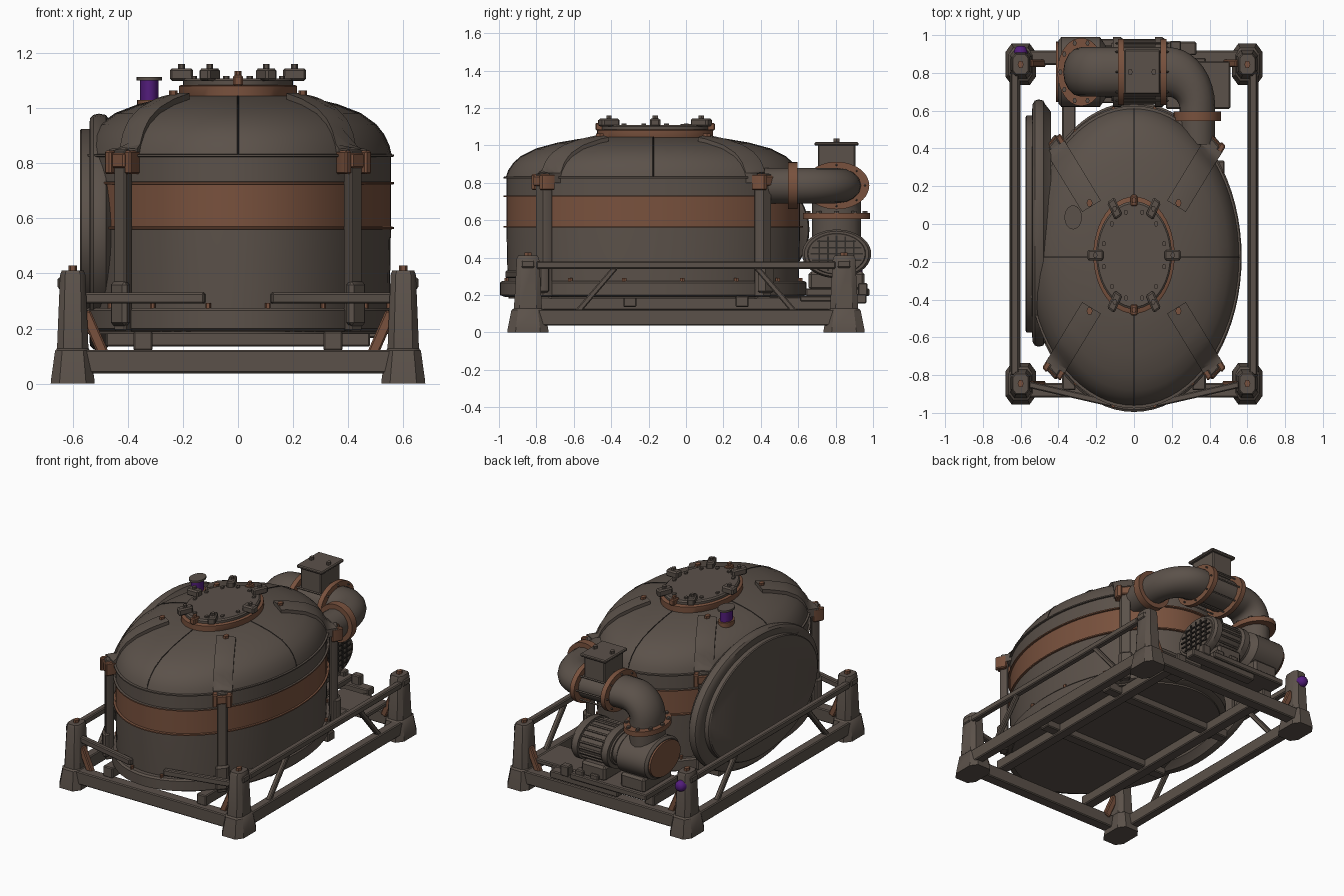
import bpy, bmesh
from math import sin, cos, pi, radians, atan2, hypot
from mathutils import Vector, Matrix

if "Cube" in bpy.data.objects:
    bpy.data.objects.remove(bpy.data.objects["Cube"])

def material(name, rgb):
    m = bpy.data.materials.new(name)
    m.use_nodes = True
    m.diffuse_color = (*rgb, 1)
    m.node_tree.nodes["Principled BSDF"].inputs["Base Color"].default_value = (*rgb, 1)
    return m

STEEL = material("weathered steel", (0.105, 0.083, 0.068))
RUST = material("rust brown", (0.19, 0.083, 0.047))
DARK = material("dark seam", (0.03, 0.025, 0.022))
PURPLE = material("purple glass", (0.085, 0.012, 0.2))
CY, A, B = -0.175, 0.555, 0.785      # tank centre and half widths
STRETCH = 1.38                       # round parts are stretched along y
parts = []

def finish(name, bm, *mats):
    bmesh.ops.recalc_face_normals(bm, faces=bm.faces)
    me = bpy.data.meshes.new(name)
    bm.to_mesh(me)
    bm.free()
    for m in mats:
        me.materials.append(m)
    ob = bpy.data.objects.new(name, me)
    bpy.context.collection.objects.link(ob)
    parts.append(ob)
    return ob

def loft(name, rings, *mats):
    bm = bmesh.new()
    loops = [[bm.verts.new(p) for p in r] for r in rings]
    n = len(loops[0])
    for a, b in zip(loops, loops[1:]):
        for i in range(n):
            bm.faces.new((a[i], a[(i + 1) % n], b[(i + 1) % n], b[i]))
    bm.faces.new(loops[0])
    bm.faces.new(loops[-1])
    return finish(name, bm, *mats)

def box(name, loc, size, mat=STEEL, turn=0, bevel=0.006, stretch=1):
    bm = bmesh.new()
    bmesh.ops.create_cube(bm, size=1, matrix=Matrix.Diagonal((*size, 1)))
    if bevel:
        bmesh.ops.bevel(bm, geom=bm.edges[:], offset=bevel, segments=1, affect='EDGES')
    bm.transform(Matrix.Diagonal((1, stretch, 1, 1)) @ Matrix.Rotation(turn, 4, 'Z'))
    ob = finish(name, bm, mat)
    ob.location = loc
    return ob

def beam(name, a, b, w, h, mat=STEEL):
    a, b = Vector(a), Vector(b)
    ob = box(name, (0, 0, 0), (w, h, (b - a).length), mat)
    ob.matrix_world = Matrix.Translation((a + b) / 2) @ (b - a).to_track_quat('Z', 'Y').to_matrix().to_4x4()
    return ob

def disc(name, loc, rad, axis, profile, mat=STEEL, n=40):
    """Stack of ellipses along an axis; profile holds (scale, offset)."""
    def point(s, d, t):
        u, v = rad[0] * s * cos(t), rad[1] * s * sin(t)
        p = {'X': (d, u, v), 'Y': (u, d, v), 'Z': (u, v, d)}[axis]
        return Vector(loc) + Vector(p)
    return loft(name, [[point(s, d, 2 * pi * i / n) for i in range(n)] for s, d in profile], mat)

def tube(name, pts, r, mat=STEEL, stretch=1):
    cu = bpy.data.curves.new(name, 'CURVE')
    cu.dimensions, cu.bevel_depth, cu.bevel_resolution, cu.use_fill_caps = '3D', r, 6, True
    sp = cu.splines.new('POLY')
    sp.points.add(len(pts) - 1)
    for q, p in zip(sp.points, pts):
        q.co = (p[0], p[1] / stretch, p[2], 1)
    tmp = bpy.data.objects.new(name, cu)
    bpy.context.collection.objects.link(tmp)
    bpy.context.view_layer.update()
    me = bpy.data.meshes.new_from_object(tmp.evaluated_get(bpy.context.evaluated_depsgraph_get()))
    bpy.data.objects.remove(tmp)
    me.transform(Matrix.Diagonal((1, stretch, 1, 1)))
    me.materials.clear()
    me.materials.append(mat)
    ob = bpy.data.objects.new(name, me)
    bpy.context.collection.objects.link(ob)
    parts.append(ob)

def bolt(loc, r=0.012, mat=RUST):
    disc("bolt", loc, (r, r * STRETCH), 'Z', [(1, 0), (1, 0.02)], mat, 6)

# Tank shell with raised seams, rust band and dome
DOME = [(1, 0.83), (0.985, 0.865), (0.95, 0.905), (0.9, 0.94), (0.8, 0.98), (0.65, 1.012), (0.5, 1.032), (0.36, 1.046)]
def dome_z(p):
    s = min(1, hypot(p.x / A, (p.y - CY) / B))
    for (s0, z0), (s1, z1) in zip(DOME, DOME[1:]):
        if s >= s1:
            return z0 + (z1 - z0) * (s - s0) / (s1 - s0)
    return DOME[-1][1]

wall = [(0.985, 0.18), (0.992, 0.27)]
for z in (0.565, 0.728, 0.828):
    wall += [(1, z - 0.005), (1.02, z - 0.004), (1.02, z + 0.004), (1, z + 0.005)]
N = 72
tank = loft("tank", [[(A * s * cos(2 * pi * i / N), CY + B * s * sin(2 * pi * i / N), z) for i in range(N)]
                     for s, z in wall + DOME[1:]], STEEL, RUST)
for f in tank.data.polygons:
    f.material_index = int(0.56 < f.center.z < 0.73 and len(f.vertices) == 4)
disc("base_flange", (0, CY, 0), (0.57, 0.82), 'Z', [(0.97, 0.19), (1, 0.2), (1, 0.265), (0.985, 0.275)], STEEL, N)
for i in range(16):
    t = 2 * pi * (i + 0.5) / 16
    bolt((0.557 * cos(t), CY + 0.8 * sin(t), 0.272), 0.01)
for i in range(4):
    t = i * pi / 2
    tube("dome_seam", [(A * s * cos(t), CY + B * s * sin(t), z) for s, z in DOME], 0.003, DARK)

# Top hatch with clamps
HY = CY + 0.01
disc("hatch_ring", (0, HY, 0), (0.215, 0.31), 'Z', [(0.96, 1.02), (1, 1.035), (1, 1.08), (0.96, 1.085)], RUST, 48)
disc("hatch_lid", (0, HY, 0), (0.2, 0.285), 'Z', [(1, 1.08), (1, 1.1), (0.96, 1.108)], STEEL, 48)
for i in range(6):
    t = i * pi / 3
    p = (0.205 * cos(t), HY + 0.285 * sin(t))
    box("hatch_clamp", (*p, 1.122), (0.085, 0.045, 0.045), STEEL, t, 0.008, 1.25)
    bolt((*p, 1.14), 0.012, STEEL)
for sy in (-1, 1):
    box("hatch_lug", (0, HY + sy * 0.29, 1.1), (0.035, 0.06, 0.04), RUST)
    bolt((0, HY + sy * 0.29, 1.115))
for i in range(12):
    t = (i + 0.5) * pi / 6
    bolt((0.165 * cos(t), HY + 0.235 * sin(t), 1.097), 0.011, STEEL)

# Four straps: leg, bracket, clamp and band over the dome
for sx in (-1, 1):
    for sy in (-1, 1):
        out = Vector((sx * 0.52, sy * 0.855, 0)).normalized()
        side = Vector((-out.y, out.x, 0))
        turn = atan2(-out.x, out.y / STRETCH)
        foot = Vector((sx * 0.417, CY + sy * 0.585, 0))
        def strap_box(name, across, along, z, size, mat=STEEL, bevel=0.006):
            spot = foot + side * across + out * along
            box(name, (spot.x, spot.y, z), size, mat, turn, bevel, STRETCH)
        strap_box("strap_leg", 0, 0, 0.52, (0.056, 0.045, 0.66))
        strap_box("leg_bracket", 0, 0.02, 0.29, (0.075, 0.04, 0.16), STEEL, 0.012)
        for k in (-1, 1):
            strap_box("clamp_jaw", k * 0.042, 0.005, 0.803, (0.03, 0.06, 0.085), RUST)
        strap_box("clamp_plate", 0, 0.015, 0.81, (0.06, 0.04, 0.055), RUST)
        rings = []
        for i in range(17):
            p = foot - out * (0.37 * i / 16)
            rings.append([p + side * k * 0.058 + Vector((0, 0, dome_z(p + side * k * 0.058) + h))
                          for k, h in ((-1, -0.03), (0, -0.03), (1, -0.03), (1, 0.022), (0, 0.027), (-1, 0.022))])
        loft("dome_strap", rings, STEEL)
        q = foot - out * 0.35
        bolt((q.x, q.y, dome_z(q) + 0.02), 0.016)

# Signal lamp on the dome
def lamp_part(name, r, z0, z1, mat):
    disc(name, (-0.322, 0.035, 0), (r, r * STRETCH), 'Z', [(1, z0), (1, z1)], mat, 24)
lamp_part("lamp_base", 0.044, 0.95, 1.03, RUST)
lamp_part("lamp_glass", 0.034, 1.03, 1.1, PURPLE)
lamp_part("lamp_cap", 0.046, 1.1, 1.113, STEEL)

# Large round cover on the right side
disc("side_cover_rim", (0, 0.005, 0.55), (0.655, 0.43), 'X',
     [(0.9, -0.44), (0.96, -0.47), (0.99, -0.48), (1, -0.505), (0.99, -0.525), (0.96, -0.537), (0.9, -0.54)], STEEL, 64)
disc("side_cover_plate", (0, 0, 0.555), (0.575, 0.37), 'X', [(1, -0.53), (1, -0.568), (0.985, -0.574)], STEEL, 64)

# Skid frame: corner posts, rails and braces
def post_ring(x, y, hx, hy, z):
    c = 0.6
    return [(x + hx * u, y + hy * v, z) for u, v in ((1, c), (c, 1), (-c, 1), (-1, c), (-1, -c), (-c, -1), (c, -1), (1, -c))]
for sx in (-1, 1):
    for sy in (-1, 1):
        x, y = sx * 0.6, sy * 0.845
        loft("corner_post", [post_ring(x, y, hx, hy, z) for hx, hy, z in
             ((0.08, 0.11, 0), (0.078, 0.108, 0.02), (0.064, 0.088, 0.12), (0.057, 0.075, 0.128), (0.046, 0.06, 0.395), (0.04, 0.052, 0.41))], STEEL)
        bolt((x, y, 0.408), 0.016, RUST)
        box("post_lug", (x + sx * 0.04, y, 0.365), (0.03, 0.07, 0.04))
        beam("side_brace", (sx * 0.63, sy * 0.58, 0.11), (sx * 0.63, sy * 0.375, 0.35), 0.03, 0.03)
        beam("corner_brace", (sx * 0.485, sy * 0.85, 0.1), (sx * 0.555, sy * 0.85, 0.26), 0.04, 0.04, RUST)
    box("lower_side_rail", (sx * 0.63, 0, 0.08), (0.06, 1.6, 0.085))
    box("upper_side_rail", (sx * 0.632, 0, 0.36), (0.04, 1.6, 0.04))
    box("inner_rail", (sx * 0.345, 0, 0.155), (0.07, 1.76, 0.07))
    beam("front_bar", (sx * 0.58, -0.845, 0.31), (sx * 0.12, -0.95, 0.31), 0.035, 0.04)
for sy in (-1, 1):
    box("end_rail", (0, sy * 0.88, 0.08), (1.12, 0.075, 0.085))
    box("cross_beam", (0, sy * 0.3, 0.165), (0.96, 0.07, 0.06))
disc("marker_light", (-0.6, 0.9, 0.33), (0.036, 0.036), 'Y',
     [(1, 0), (0.95, 0.02), (0.75, 0.035), (0.4, 0.043)], PURPLE, 20)

# Overhead pipe from the tank to the pump
PY, PZ, R = 0.805, 0.785, 0.095
path = [(0.335, 0.42, PZ)]
path += [(0.18 + 0.155 * cos(t), 0.62 + 0.185 * sin(t), PZ) for t in [radians(a) for a in range(0, 91, 10)]]
path += [(-0.16 - 0.12 * sin(t), PY, PZ - 0.12 + 0.12 * cos(t)) for t in [radians(a) for a in range(0, 91, 10)]]
path += [(-0.28, PY, 0.5)]
tube("pipe", path, R, STEEL, STRETCH)
disc("tank_flange", (0.335, 0, PZ), (0.125, 0.125), 'Y', [(1, 0.545), (1, 0.595)], RUST)
for x in (-0.07, 0.155):
    disc("pipe_flange", (x, PY, PZ), (0.175, 0.127), 'X', [(1, -0.016), (1, 0.016)], RUST)
disc("pump_flange", (-0.28, PY, 0), (0.125, 0.18), 'Z', [(1, 0.605), (1, 0.638)], RUST)
for i in range(10):
    t = 2 * pi * i / 10
    bolt((-0.28 + 0.11 * cos(t), PY + 0.16 * sin(t), 0.63), 0.011, STEEL)
for i in range(8):
    t = 2 * pi * i / 8
    p = (PY + 0.152 * cos(t), PZ + 0.11 * sin(t))
    beam("tie_rod", (-0.1, *p), (0.185, *p), 0.012, 0.012)
box("junction_box", (0.043, PY, 0.93), (0.15, 0.2, 0.15))
box("junction_lid", (0.043, PY, 1.008), (0.19, 0.235, 0.02))
for x in (-0.02, 0.105):
    bolt((x, PY, 1.016), 0.013, STEEL)

# Pump, finned motor and their base
MZ = 0.42
disc("pump_body", (0, PY, MZ), (0.185, 0.13), 'X', [(0.9, -0.4), (1, -0.385), (1, -0.18), (0.75, -0.15), (0.75, -0.1)])
disc("pump_cap", (0, PY, MZ), (0.16, 0.112), 'X', [(1, -0.412), (1, -0.39)], RUST)
disc("motor", (0, PY, MZ), (0.16, 0.112), 'X', [(0.95, -0.12), (1, -0.1), (1, 0.16), (0.95, 0.17)])
for x in (-0.09, 0.13):
    disc("motor_ring", (x, PY, MZ), (0.185, 0.13), 'X', [(1, -0.02), (1, 0.02), (0.93, 0.035)])
for k in (-2, -1, 0, 1, 2):
    h = (1 - (k / 3) ** 2) ** 0.5
    box("grill_bar", (0.172, PY, MZ + k * 0.033), (0.012, 0.28 * h, 0.008), DARK, 0, 0)
    box("grill_post", (0.172, PY + k * 0.046, MZ), (0.012, 0.009, 0.195 * h), DARK, 0, 0)
for i in range(20):
    t = 2 * pi * i / 20
    c = Vector((0, PY + 0.165 * cos(t), MZ + 0.116 * sin(t)))
    beam("motor_fin", c + Vector((-0.08, 0, 0)), c + Vector((0.12, 0, 0)), 0.015, 0.015)
box("machine_base", (-0.11, 0.81, 0.215), (0.56, 0.34, 0.04))
box("rear_shelf", (0.34, 0.735, 0.18), (0.34, 0.25, 0.03))
for x in (-0.27, 0.02):
    box("machine_foot", (x, PY, 0.275), (0.18, 0.3, 0.1), STEEL, 0, 0.015)
for x in (0.0, 0.11, 0.22):
    box("base_block", (x, 0.945, 0.23), (0.06, 0.05, 0.07))
box("block_rail", (0.08, 0.93, 0.18), (0.5, 0.07, 0.05))

# Smooth the rounded parts, keep edges crisp
for ob in bpy.context.view_layer.objects:
    ob.select_set(ob in parts)
bpy.context.view_layer.objects.active = parts[0]
bpy.ops.object.shade_smooth_by_angle(angle=radians(35))
